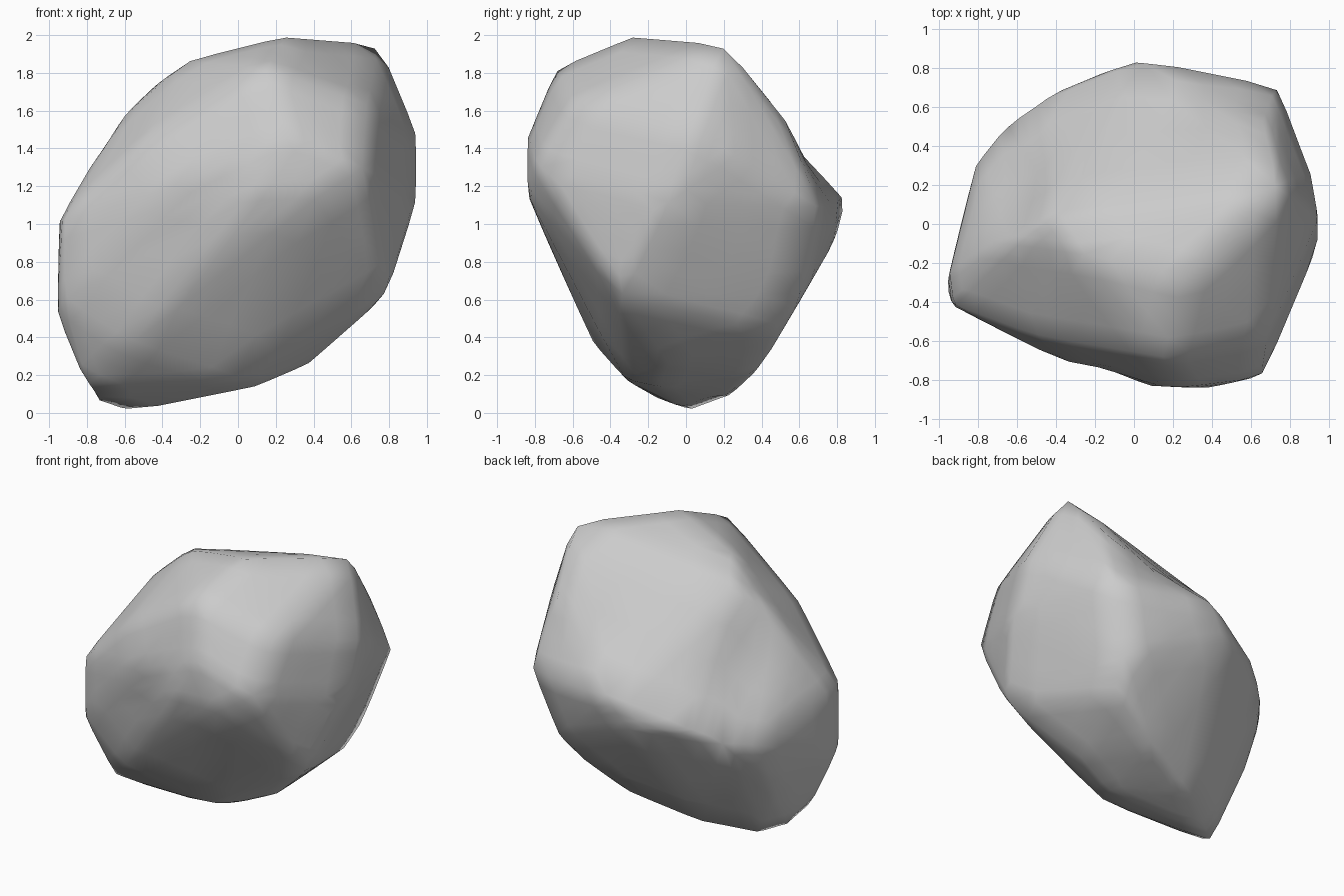
import bpy
import bmesh
from mathutils import Vector

default_cube = bpy.data.objects.get("Cube")
if default_cube:
    bpy.data.objects.remove(default_cube)

# Corner points of the boulder, grouped by region
CORNERS = {
    "crown": [(.25, -.28, 2), (.75, .2, 1.96), (-.27, -.15, 1.87), (-.4, .05, 1.77),
              (.15, -.69, 1.83), (.69, -.59, 1.63), (.67, .52, 1.56)],
    "front": [(.04, -.83, 1.13), (.26, -.84, 1.47), (.66, -.79, 1.3), (.42, -.84, 1.15),
              (-.34, -.72, 1.2), (-.5, -.58, 1.42), (-.57, -.49, .36), (0, -.33, .18)],
    "left": [(.95, .03, 1.48), (.95, -.1, 1.12), (.91, .26, 1.36), (.79, -.35, .62),
             (.84, -.33, .95), (.38, -.1, .26)],
    "right": [(-.96, -.32, .53), (-.93, -.42, .6), (-.95, -.25, 1.02), (-.93, -.42, 1.02),
              (-.74, -.1, 1.38), (-.6, -.1, 1.58), (-.81, .32, .8)],
    "back": [(.04, .85, 1.13), (.74, .71, 1.08), (-.1, .8, .93), (-.46, .65, .95),
             (-.65, .52, .85), (.6, .62, .62), (.54, .46, .43)],
    "base": [(-.6, .03, 0), (-.74, -.1, .05), (-.8, -.25, .14), (.1, -.15, .14),
             (-.02, .18, .14), (.18, .39, .23), (-.3, .22, .07), (-.8, .18, .5)],
}

# Shallow hollows: centre, radius, depth
HOLLOWS = [
    ((-.6, .2, 1.3), .4, .06),
    ((.3, .6, 1.4), .35, .07),
    ((-.17, -.78, 1.1), .25, .05),
]

# Wrap the corners in a faceted shell
bm = bmesh.new()
for region in CORNERS.values():
    for corner in region:
        bm.verts.new(corner)
bmesh.ops.convex_hull(bm, input=bm.verts[:])
loose = [v for v in bm.verts if not v.link_faces]
bmesh.ops.delete(bm, geom=loose, context="VERTS")
corners = set(bm.verts)

# Split the facets and soften the edges between the corners
for step in range(2):
    bmesh.ops.subdivide_edges(bm, edges=bm.edges[:], cuts=1, use_grid_fill=True)
bmesh.ops.triangulate(bm, faces=bm.faces[:])
between = [v for v in bm.verts if v not in corners]
bmesh.ops.smooth_vert(bm, verts=between, factor=.3,
                      use_axis_x=True, use_axis_y=True, use_axis_z=True)

# Press in the hollows
middle = Vector((0, 0, 1))
for centre, radius, depth in HOLLOWS:
    for v in bm.verts:
        reach = 1 - (v.co - Vector(centre)).length / radius
        if reach > 0:
            v.co += (middle - v.co).normalized() * depth * reach
bmesh.ops.recalc_face_normals(bm, faces=bm.faces[:])

mesh = bpy.data.meshes.new("boulder")
bm.to_mesh(mesh)
bm.free()
boulder = bpy.data.objects.new("boulder", mesh)
bpy.context.collection.objects.link(boulder)

# Plain stone colour
stone = bpy.data.materials.new("stone grey")
stone.use_nodes = True
grey = (.6, .6, .6, 1)
stone.diffuse_color = grey
stone.node_tree.nodes["Principled BSDF"].inputs["Base Color"].default_value = grey
mesh.materials.append(stone)

# Smooth shading over the whole rock
for polygon in mesh.polygons:
    polygon.use_smooth = True
